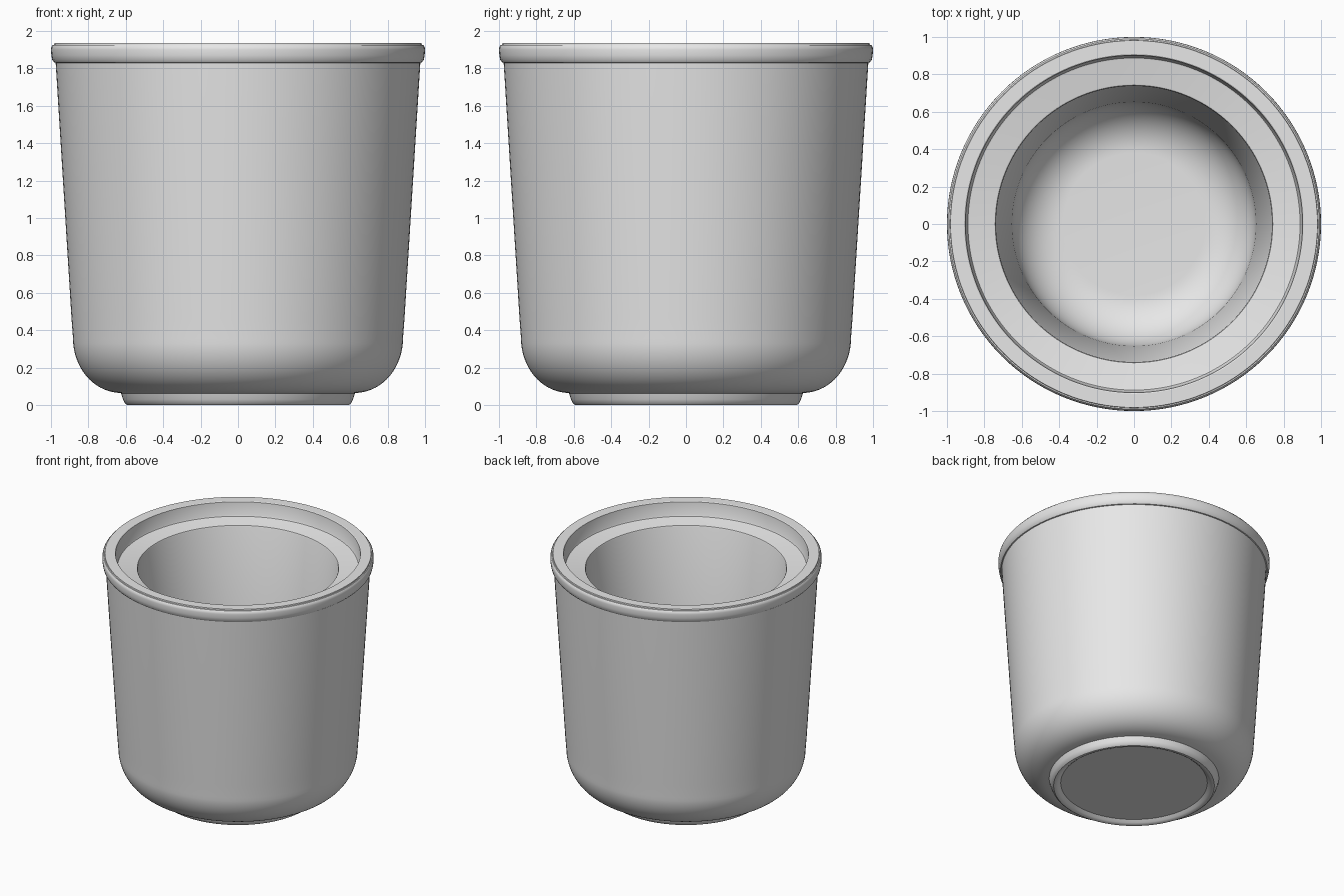
import bpy, bmesh, math

if "Cube" in bpy.data.objects:
    bpy.data.objects.remove(bpy.data.objects["Cube"])

SEGMENTS = 128

grey = bpy.data.materials.new("light grey")
grey.diffuse_color = (0.8, 0.8, 0.8, 1)
grey.use_nodes = True
grey.node_tree.nodes["Principled BSDF"].inputs["Base Color"].default_value = grey.diffuse_color


def arc(cx, cz, rx, rz, a0, a1, n):
    """Points on an elliptical arc, angles in degrees."""
    pts = []
    for i in range(n + 1):
        a = math.radians(a0 + (a1 - a0) * i / n)
        pts.append((cx + rx * math.cos(a), cz + rz * math.sin(a)))
    return pts


def lathe(name, profile):
    """Revolve an (r, z) profile around z, capping both ends."""
    bm = bmesh.new()
    rings = []
    for r, z in profile:
        rings.append([bm.verts.new((r * math.cos(2 * math.pi * i / SEGMENTS),
                                    r * math.sin(2 * math.pi * i / SEGMENTS), z))
                      for i in range(SEGMENTS)])
    for a, b in zip(rings, rings[1:]):
        for i in range(SEGMENTS):
            j = (i + 1) % SEGMENTS
            bm.faces.new((a[i], a[j], b[j], b[i]))
    bm.faces.new(rings[0])
    bm.faces.new(rings[-1])
    bmesh.ops.recalc_face_normals(bm, faces=bm.faces)
    mesh = bpy.data.meshes.new(name)
    bm.to_mesh(mesh)
    bm.free()
    mesh.materials.append(grey)
    obj = bpy.data.objects.new(name, mesh)
    bpy.context.collection.objects.link(obj)
    bpy.context.view_layer.objects.active = obj
    obj.select_set(True)
    bpy.ops.object.shade_smooth_by_angle(angle=math.radians(32))
    obj.select_set(False)
    return obj


# recessed underside and rounded foot ring
profile = [(0.54, 0.025), (0.56, 0.008), (0.575, 0.0), (0.592, 0.0),
           (0.605, 0.01), (0.615, 0.03), (0.625, 0.063)]
# rounded lower body and tapered outer wall
profile += arc(0.625, 0.355, 0.257, 0.29, -86, 0, 16)
profile += [(0.89, 0.46), (0.975, 1.83)]
# rim band
profile += [(0.983, 1.832), (0.993, 1.845), (0.998, 1.87), (1.0, 1.90),
            (0.998, 1.915), (0.99, 1.925), (0.983, 1.926), (0.981, 1.935)]
# flat lip, then the step down to the inner ledge
profile += [(0.908, 1.935), (0.902, 1.931), (0.893, 1.83), (0.888, 1.82),
            (0.88, 1.817), (0.75, 1.817), (0.742, 1.814), (0.738, 1.805)]
# tapered inner wall, rounded inner base and flat floor
profile += [(0.66, 0.60)]
profile += arc(0.38, 0.50, 0.272, 0.28, 0, -90, 16)

lathe("cup", profile)
